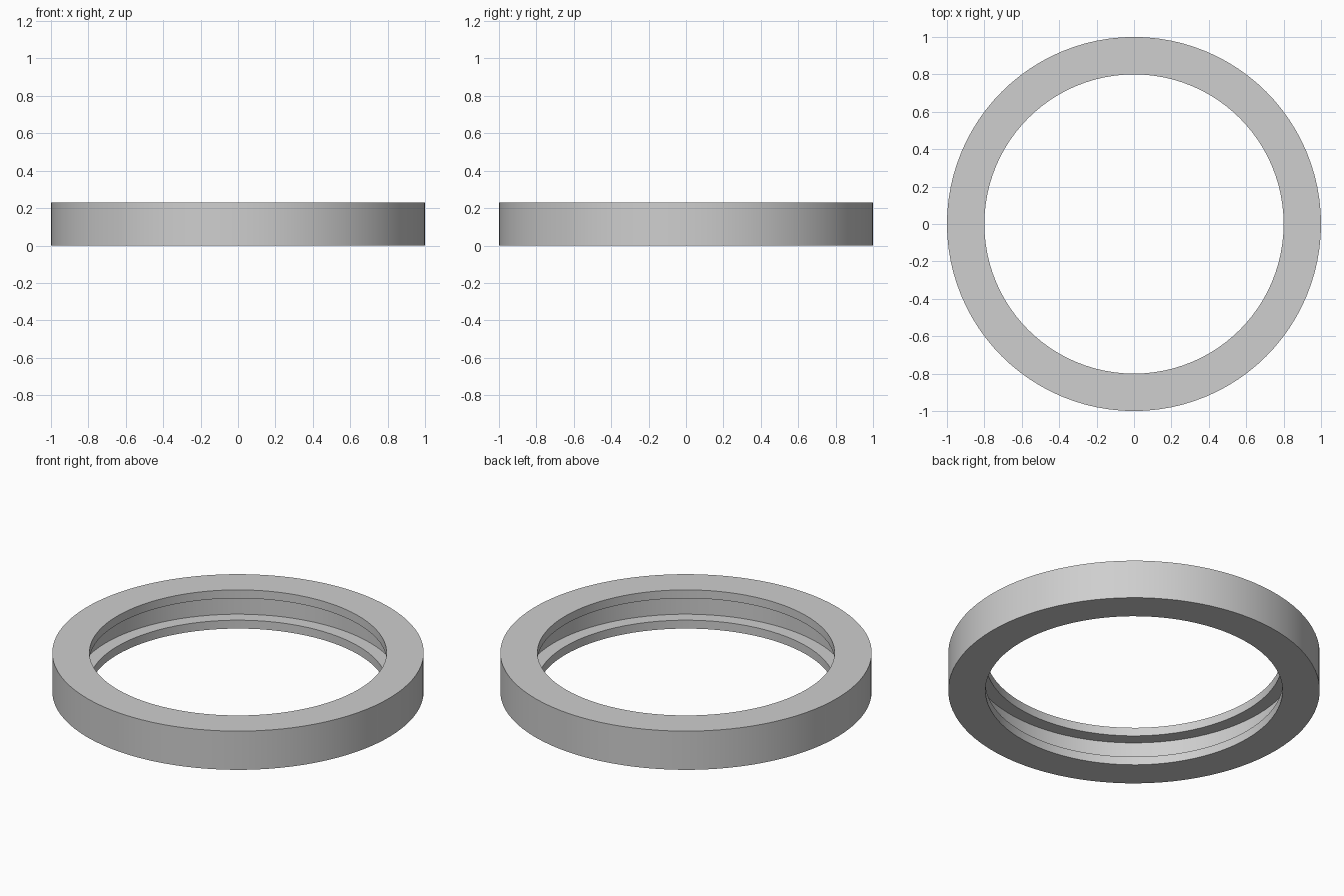
import bpy
import bmesh
import math

cube = bpy.data.objects.get("Cube")
if cube:
    bpy.data.objects.remove(cube, do_unlink=True)

# Ring dimensions
SIDES = 96
HEIGHT = 0.23
OUTER, BORE, GROOVE = 1.0, 0.80, 0.876
LIP = 0.05

# Single grey material
grey = bpy.data.materials.new("light grey")
grey.use_nodes = True
colour = (0.62, 0.62, 0.62, 1)
grey.diffuse_color = colour
grey.node_tree.nodes["Principled BSDF"].inputs["Base Color"].default_value = colour

# Cross-section (radius, height): square outside, wide groove inside
profile = [
    (OUTER, 0), (OUTER, HEIGHT),
    (BORE, HEIGHT), (BORE, HEIGHT - LIP),
    (GROOVE, HEIGHT - LIP), (GROOVE, LIP),
    (BORE, LIP), (BORE, 0),
]

# Revolve the cross-section around the vertical axis
bm = bmesh.new()
rings = []
for i in range(SIDES):
    a = math.tau * i / SIDES
    rings.append([bm.verts.new((r * math.cos(a), r * math.sin(a), z)) for r, z in profile])
for i, ring in enumerate(rings):
    following = rings[(i + 1) % SIDES]
    for j in range(len(profile)):
        k = (j + 1) % len(profile)
        bm.faces.new((ring[j], following[j], following[k], ring[k]))
bmesh.ops.recalc_face_normals(bm, faces=bm.faces)

mesh = bpy.data.meshes.new("grooved_ring")
bm.to_mesh(mesh)
bm.free()
mesh.materials.append(grey)
grooved_ring = bpy.data.objects.new("grooved_ring", mesh)
bpy.context.collection.objects.link(grooved_ring)

# Smooth walls with crisp rims
bpy.ops.object.select_all(action="DESELECT")
grooved_ring.select_set(True)
bpy.context.view_layer.objects.active = grooved_ring
bpy.ops.object.shade_smooth_by_angle(angle=math.radians(30))
